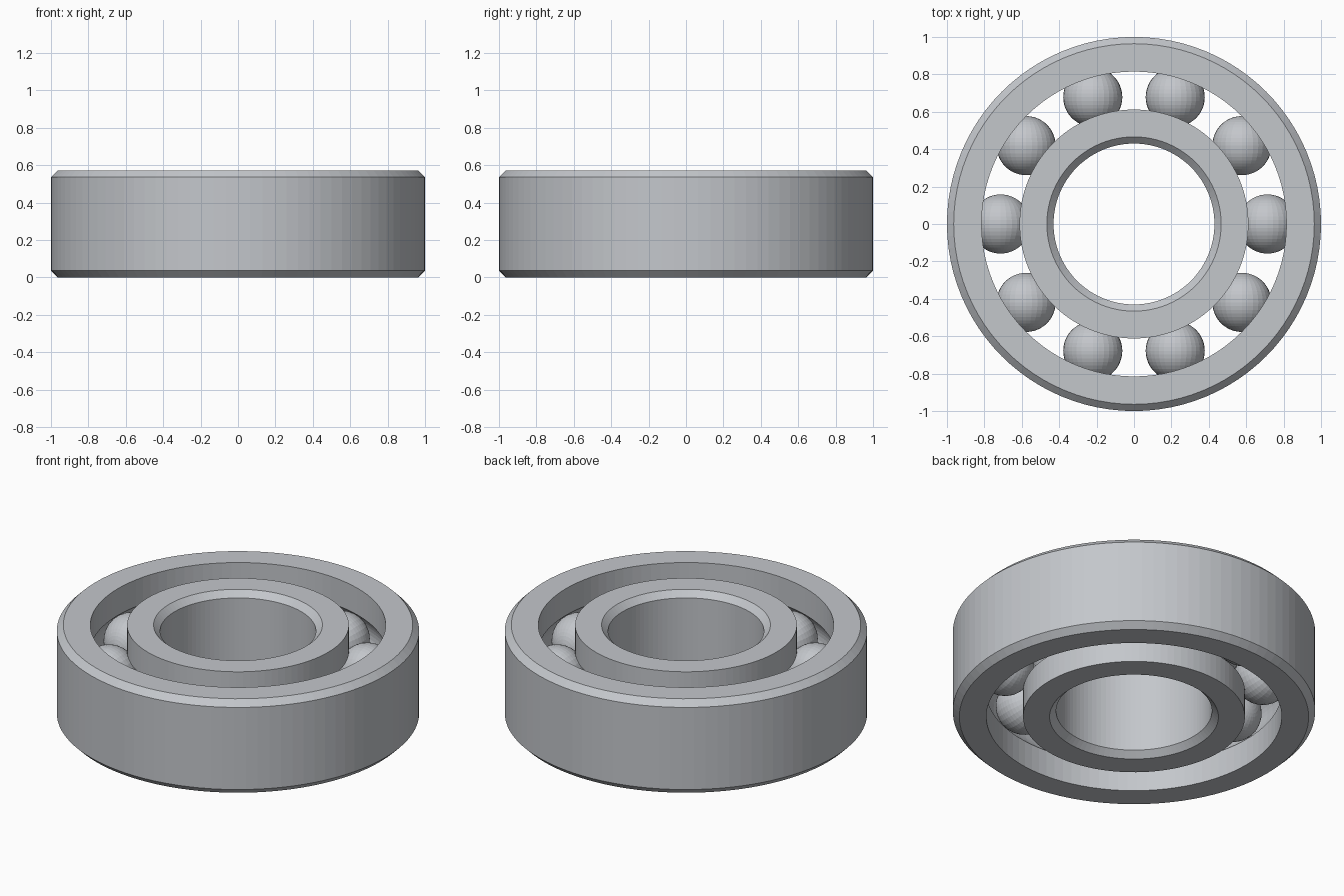
import bpy, bmesh
from math import cos, sin, pi, acos, tau
from mathutils import Matrix

cube = bpy.data.objects.get("Cube")
if cube:
    bpy.data.objects.remove(cube, do_unlink=True)

HEIGHT = 0.572
MID = HEIGHT / 2
PITCH = 0.713        # radius of the circle of ball centres
BALL = 0.158
GROOVE = 0.16
CHAMFER = 0.036
SEGMENTS = 96
BALLS = 10

steel = bpy.data.materials.new("brushed steel")
steel.use_nodes = True
colour = (0.55, 0.57, 0.60, 1)
steel.diffuse_color = colour
steel.node_tree.nodes["Principled BSDF"].inputs["Base Color"].default_value = colour


def add_object(name, bm):
    bmesh.ops.recalc_face_normals(bm, faces=bm.faces)
    mesh = bpy.data.meshes.new(name)
    bm.to_mesh(mesh)
    bm.free()
    mesh.materials.append(steel)
    obj = bpy.data.objects.new(name, mesh)
    bpy.context.collection.objects.link(obj)
    return obj


def ring(name, plain, race):
    """Lathe a race: chamfered wall at radius plain, ball groove at radius race."""
    side = 1 if race > PITCH else -1
    edge = plain - side * CHAMFER
    profile = [(race, 0), (edge, 0), (plain, CHAMFER),
               (plain, HEIGHT - CHAMFER), (edge, HEIGHT), (race, HEIGHT)]
    # Circular groove from top to bottom
    half = acos(abs(race - PITCH) / GROOVE)
    steps = 12
    for i in range(steps + 1):
        a = half - 2 * half * i / steps
        profile.append((PITCH + side * GROOVE * cos(a), MID + GROOVE * sin(a)))
    bm = bmesh.new()
    loops = []
    for s in range(SEGMENTS):
        t = tau * s / SEGMENTS
        loops.append([bm.verts.new((r * cos(t), r * sin(t), z)) for r, z in profile])
    n = len(profile)
    for s in range(SEGMENTS):
        a, b = loops[s], loops[(s + 1) % SEGMENTS]
        for i in range(n):
            j = (i + 1) % n
            bm.faces.new((a[i], b[i], b[j], a[j]))
    return add_object(name, bm)


# Outer and inner races
ring("outer_ring", 1.0, 0.815)
ring("inner_ring", 0.43, 0.612)

# Balls spaced evenly around the races
for k in range(BALLS):
    t = tau * k / BALLS
    bm = bmesh.new()
    bmesh.ops.create_uvsphere(bm, u_segments=32, v_segments=24, radius=BALL,
                              matrix=Matrix.Rotation(pi / 2, 4, "X"))
    ball = add_object(f"ball_{k + 1}", bm)
    ball.location = (PITCH * cos(t), PITCH * sin(t), MID)
